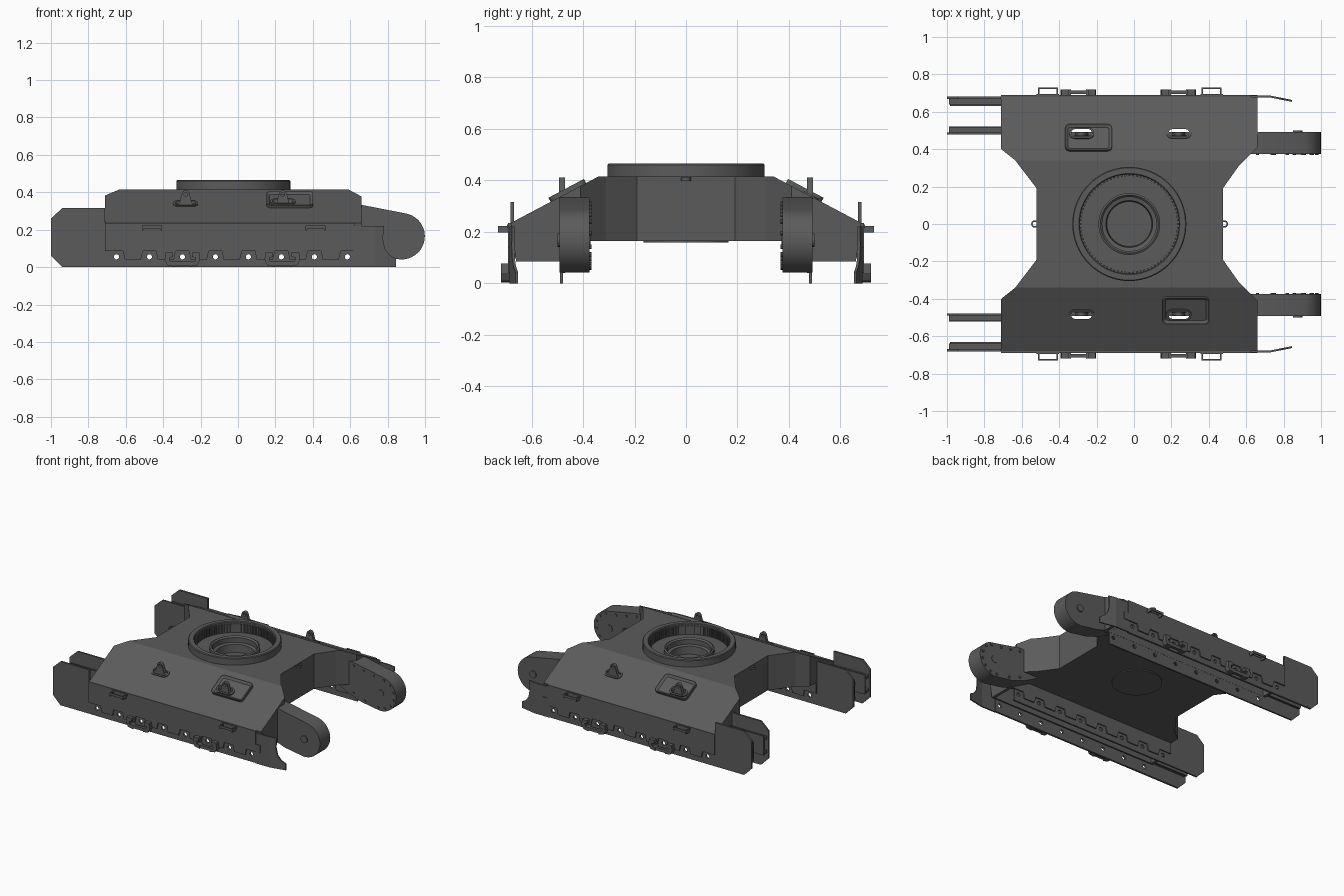
import bpy, bmesh, math
from mathutils import Matrix

if "Cube" in bpy.data.objects:
    bpy.data.objects.remove(bpy.data.objects["Cube"], do_unlink=True)

mat = bpy.data.materials.new("dark grey steel")
mat.use_nodes = True
GREY = (0.105, 0.105, 0.105, 1)
mat.diffuse_color = GREY
bsdf = mat.node_tree.nodes["Principled BSDF"]
bsdf.inputs["Base Color"].default_value = GREY
bsdf.inputs["Roughness"].default_value = 0.7


def activate(ob):
    bpy.ops.object.select_all(action='DESELECT')
    ob.select_set(True)
    bpy.context.view_layer.objects.active = ob


def finish(name, bm, smooth=False):
    bmesh.ops.recalc_face_normals(bm, faces=bm.faces[:])
    me = bpy.data.meshes.new(name)
    bm.to_mesh(me)
    bm.free()
    me.materials.append(mat)
    ob = bpy.data.objects.new(name, me)
    bpy.context.collection.objects.link(ob)
    if smooth:
        activate(ob)
        bpy.ops.object.shade_smooth_by_angle(angle=math.radians(35))
    return ob


def add_prism(bm, pts, axis, a, b):
    """Extrude a 2D outline along an axis from a to b."""
    def place(p, t):
        return {'x': (t, *p), 'y': (p[0], t, p[1]), 'z': (*p, t)}[axis]
    lo = [bm.verts.new(place(p, a)) for p in pts]
    hi = [bm.verts.new(place(p, b)) for p in pts]
    bm.faces.new(lo)
    bm.faces.new(hi[::-1])
    for i in range(len(pts)):
        j = (i + 1) % len(pts)
        bm.faces.new((lo[i], lo[j], hi[j], hi[i]))


def prism(name, pts, axis, a, b, smooth=False):
    bm = bmesh.new()
    add_prism(bm, pts, axis, a, b)
    return finish(name, bm, smooth)


def rect(x0, x1, z0, z1):
    return [(x0, z0), (x1, z0), (x1, z1), (x0, z1)]


def boxes(name, specs):
    bm = bmesh.new()
    for x0, x1, y0, y1, z0, z1 in specs:
        add_prism(bm, rect(x0, x1, y0, y1), 'z', z0, z1)
    return finish(name, bm)


def arc(cx, cy, r, a0, a1, n):
    return [(cx + r * math.cos(math.radians(a0 + (a1 - a0) * i / n)),
             cy + r * math.sin(math.radians(a0 + (a1 - a0) * i / n))) for i in range(n + 1)]


def circle(cx, cy, r, n=16):
    return arc(cx, cy, r, 0, 360, n)[:-1]


def round_rect(w, h, r, n=4):
    return [p for sx, sy, a in ((1, 1, 0), (-1, 1, 90), (-1, -1, 180), (1, -1, 270))
            for p in arc(sx * (w - r), sy * (h - r), r, a, a + 90, n)]


def boolean(ob, cutter, op='DIFFERENCE'):
    activate(ob)
    mod = ob.modifiers.new("cut", 'BOOLEAN')
    mod.operation, mod.object, mod.solver = op, cutter, 'EXACT'
    bpy.ops.object.modifier_apply(modifier=mod.name)
    bpy.data.objects.remove(cutter, do_unlink=True)


def lathe(name, profile, cx, n=64):
    bm = bmesh.new()
    vs = [bm.verts.new((r, 0, z)) for r, z in profile]
    es = [bm.edges.new(e) for e in zip(vs, vs[1:])]
    bmesh.ops.spin(bm, geom=vs + es, cent=(0, 0, 0), axis=(0, 0, 1),
                   angle=math.tau, steps=n, use_duplicate=False)
    bmesh.ops.remove_doubles(bm, verts=bm.verts[:], dist=1e-5)
    bmesh.ops.translate(bm, verts=bm.verts[:], vec=(cx, 0, 0))
    return finish(name, bm, True)


# Hull: waisted plan crossed with the sloped section
half = [(0.48, 0.165), (0.48, 0.085), (0.66, 0.085), (0.68, 0.235), (0.34, 0.415)]
hull = prism("hull", half + [(-y, z) for y, z in half[::-1]], 'x', -0.71, 0.66)
front = [(0.66, -0.72), (0.66, -0.41), (0.56, -0.31), (0.475, -0.19)]
back = [(-0.52, -0.19), (-0.635, -0.34), (-0.71, -0.40), (-0.71, -0.72)]
plan = front + [(x, -y) for x, y in front[::-1]]
plan += [(x, -y) for x, y in back[::-1]] + back
boolean(hull, prism("plan_cutter", plan, 'z', -0.1, 0.6), 'INTERSECT')

# Turntable ring with its recess, inner teeth and hub
CX = -0.025
boolean(hull, prism("recess_cutter", circle(CX, 0, 0.285, 64), 'z', 0.28, 0.6))
lathe("slewing_ring", [(0.305, 0.41), (0.305, 0.46), (0.30, 0.465), (0.27, 0.465),
                       (0.265, 0.46), (0.265, 0.385), (0.165, 0.385), (0.165, 0.41),
                       (0.155, 0.415), (0.145, 0.405), (0.145, 0.37), (0.125, 0.365),
                       (0.12, 0.31), (0, 0.31)], CX)
bm = bmesh.new()
for i in range(80):
    new = bmesh.ops.create_cube(bm, size=1)["verts"]
    bmesh.ops.scale(bm, verts=new, vec=(0.012, 0.010, 0.06))
    bmesh.ops.transform(bm, verts=new, matrix=Matrix.Translation((CX, 0, 0.42))
                        @ Matrix.Rotation(math.tau * i / 80, 4, 'Z')
                        @ Matrix.Translation((0.262, 0, 0)))
finish("ring_teeth", bm)
prism("bottom_cover", circle(CX, 0, 0.165, 48), 'z', 0.158, 0.17)

# Small eyes at both ends of the waist
for name, x in (("rear_eye", -0.53), ("front_eye", 0.483)):
    eye = prism(name, circle(x, 0, 0.02), 'z', 0.398, 0.412)
    boolean(eye, prism("eye_cutter", circle(x, 0, 0.012), 'z', 0.3, 0.5))

HOLES = [-0.65 + 0.1764 * i for i in range(8)]
TILT = math.atan2(0.18, 0.34)


def on_slope(ob, x, y, s, lift=0):
    """Lay a part flat on the sloping deck of side s."""
    z = 0.415 - math.tan(TILT) * (y - 0.34)
    ob.matrix_world = (Matrix.Translation((x, s * y, z + lift))
                       @ Matrix.Rotation(-s * TILT, 4, 'X'))


for s, side in ((1, "left"), (-1, "right")):
    # Open track channel under the deck
    channel = [(s * 0.491, 0.0), (s * 0.65, 0.0), (s * 0.65, 0.23), (s * 0.491, 0.314)]
    boolean(hull, prism("channel_cutter", channel, 'x', -0.69, 0.64))

    # Track guide plates with bolt holes
    for label, y0, y1 in (("outer", 0.668, 0.682), ("inner", 0.478, 0.49)):
        pts = [(-0.94, 0), (0.62, 0), (0.62, 0.16), (-0.71, 0.16), (-0.71, 0.315),
               (-0.94, 0.315), (-1, 0.26), (-1, 0.06)]
        plate = prism(f"{side}_{label}_guide_plate", pts, 'y', s * y0, s * y1)
        bm = bmesh.new()
        for x in HOLES:
            add_prism(bm, circle(x, 0.055, 0.014, 12), 'y', s * (y0 - 0.05), s * (y1 + 0.05))
        boolean(plate, finish("hole_cutter", bm))

    # Rails along the inside faces of the rear plates
    boxes(f"{side}_rear_rails",
          [(-0.99, -0.70, s * 0.64, s * 0.67, z, z + 0.02) for z in (0.10, 0.20)]
          + [(-0.99, -0.70, s * 0.489, s * 0.52, z, z + 0.02) for z in (0.10, 0.20)]
          + [(-0.985, -0.70, s * 0.632, s * 0.642, 0.09, 0.23),
             (-0.985, -0.70, s * 0.512, s * 0.522, 0.09, 0.23)])

    # Side skirts with a notched lower edge
    for label, y0, y1, top in (("outer", 0.676, 0.691, 0.235), ("inner", 0.470, 0.482, 0.17)):
        edge = [(-0.71, 0.085)]
        for x in HOLES[:-1]:
            edge += [(x + 0.035, 0.085), (x + 0.045, 0.04), (x + 0.131, 0.04), (x + 0.141, 0.085)]
        edge += [(0.66, 0.085), (0.66, 0.14), (0.625, 0.14), (0.625, top), (-0.71, top)]
        prism(f"{side}_{label}_skirt", edge, 'y', s * y0, s * y1)

    # Front mudguard, bent inward toward its tip
    prism(f"{side}_mudguard", rect(0.615, 0.73, 0, 0.22), 'y', s * 0.676, s * 0.686)
    tip = prism(f"{side}_mudguard_tip",
                [(0.73, 0), (0.845, 0), (0.845, 0.045), (0.81, 0.065), (0.785, 0.10),
                 (0.775, 0.15), (0.78, 0.22), (0.73, 0.22)], 'y', s * 0.676, s * 0.686)
    for v in tip.data.vertices:
        v.co.y -= s * (v.co.x - 0.73) * 0.2

    # Rounded front arm with axle and rim bolts
    arm = [(0.50, 0.165), (0.62, 0.10), (0.72, 0.065)] + arc(0.875, 0.165, 0.124, -95, 75, 16)
    arm += [(0.66, 0.333), (0.50, 0.333)]
    prism(f"{side}_front_arm", arm, 'y', s * 0.375, s * 0.492, True)
    prism(f"{side}_axle", circle(0.875, 0.168, 0.026), 'y', s * 0.371, s * 0.5)
    bm = bmesh.new()
    spots = arc(0.875, 0.165, 0.105, -100, 75, 6)
    spots += [(0.66 + 0.08 * i, 0.308 - 0.015 * i) for i in range(3)]
    spots += [(0.66, 0.112), (0.75, 0.08)]
    for x, z in spots:
        add_prism(bm, circle(x, z, 0.009, 8), 'y', s * 0.368, s * 0.38)
    finish(f"{side}_arm_bolts", bm)

    # Lifting lugs in slotted oval bases, one per side inside a raised frame
    for n, x in enumerate((-0.28, 0.24)):
        framed = (x * s < 0)
        slotted = [hull]
        if framed:
            frame = prism(f"{side}_lug_frame", round_rect(0.125, 0.078, 0.025), 'z', -0.02, 0.018)
            bm = bmesh.new()
            bm.from_mesh(frame.data)
            top = max(bm.faces, key=lambda f: f.calc_center_median().z)
            bmesh.ops.inset_region(bm, faces=[top], thickness=0.016)
            bmesh.ops.translate(bm, verts=top.verts[:], vec=(0, 0, -0.012))
            bm.to_mesh(frame.data)
            bm.free()
            on_slope(frame, x + 0.037, 0.457, s)
            slotted.append(frame)
        base = prism(f"{side}_lug_base_{n}", round_rect(0.067, 0.032, 0.031), 'z', -0.01, 0.006)
        on_slope(base, x, 0.485, s, 0.01 if framed else 0)
        for part in slotted + [base]:
            slot = [(x + px, s * 0.487 + py) for px, py in round_rect(0.055, 0.02, 0.019)]
            boolean(part, prism("slot_cutter", slot, 'z', 0.25, 0.6))
        lug = [(x - 0.058, 0.32), (x + 0.058, 0.32), (x + 0.058, 0.338), (x + 0.034, 0.342),
               (x + 0.028, 0.365)]
        lug += arc(x, 0.39, 0.021, 0, 180, 8)
        lug += [(x - 0.028, 0.365), (x - 0.034, 0.342), (x - 0.058, 0.338)]
        lug = prism(f"{side}_lug_{n}", lug, 'y', s * 0.47, s * 0.493)
        boolean(lug, prism("lug_cutter", circle(x, 0.388, 0.01, 12), 'y', s * 0.4, s * 0.6))

    # Looped handles on the skirt
    for n, x in enumerate((-0.46, 0.415)):
        boxes(f"{side}_handle_{n}",
              [(x - 0.053, x - 0.045, s * 0.68, s * 0.73, 0.197, 0.222),
               (x + 0.045, x + 0.053, s * 0.68, s * 0.73, 0.197, 0.222),
               (x - 0.053, x + 0.053, s * 0.723, s * 0.73, 0.205, 0.222),
               (x - 0.06, x + 0.06, s * 0.68, s * 0.695, 0.215, 0.228)])

    # Tow hooks low on the skirt
    for n, x in enumerate((-0.297, 0.237)):
        bm = bmesh.new()
        for m in (-1, 1):
            pts = [(0.09, 0.077), (0.05, 0.077), (0.05, 0.055), (0.07, 0.05), (0.065, 0.03),
                   (0.04, 0.03), (0.04, 0.003), (0.08, 0.01), (0.095, 0.04)]
            add_prism(bm, [(x + m * px, pz) for px, pz in pts], 'y', s * 0.68, s * 0.718)
        add_prism(bm, rect(x - 0.045, x + 0.045, 0.008, 0.03), 'y', s * 0.695, s * 0.715)
        finish(f"{side}_tow_hook_{n}", bm)
